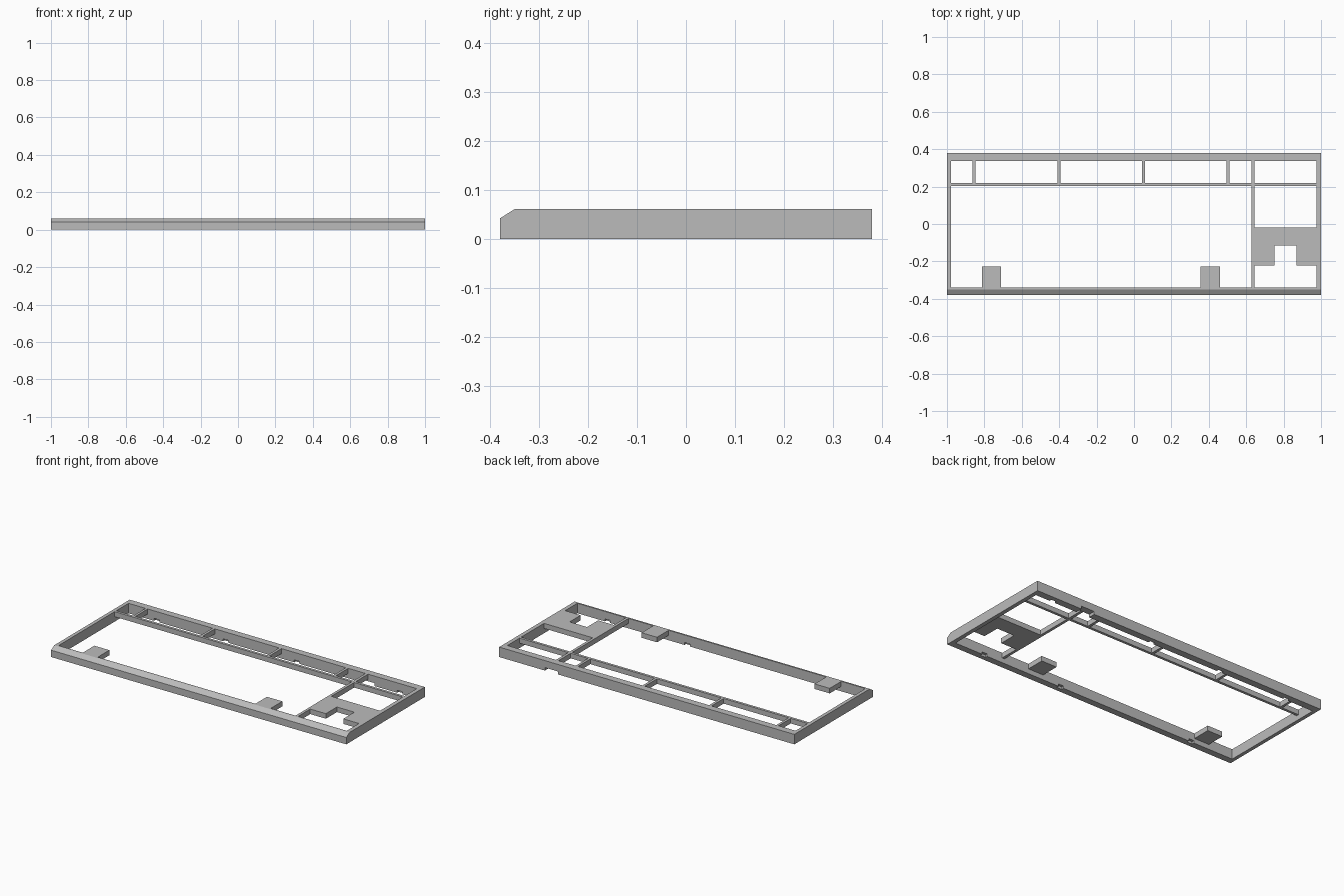
import bpy, bmesh

if "Cube" in bpy.data.objects:
    bpy.data.objects.remove(bpy.data.objects["Cube"])

H = 0.061          # full height
DECK = 0.030       # underside of the thin bars, plate and tabs
L, R = -0.978, 0.975       # inner faces of the side rails
F, B = -0.34, 0.337        # inner faces of the front and back rails

grey = bpy.data.materials.new("plain grey")
grey.diffuse_color = (0.5, 0.5, 0.5, 1)
grey.use_nodes = True
grey.node_tree.nodes["Principled BSDF"].inputs["Base Color"].default_value = grey.diffuse_color


def prism(name, points, low, high, place):
    """Extrude an outline between two levels; place maps (a, b, level) to xyz."""
    bm = bmesh.new()
    lower = [bm.verts.new(place(a, b, low)) for a, b in points]
    upper = [bm.verts.new(place(a, b, high)) for a, b in points]
    bm.faces.new(lower)
    bm.faces.new(upper)
    n = len(points)
    for i in range(n):
        j = (i + 1) % n
        bm.faces.new((lower[i], lower[j], upper[j], upper[i]))
    bmesh.ops.recalc_face_normals(bm, faces=bm.faces)
    mesh = bpy.data.meshes.new(name)
    bm.to_mesh(mesh)
    bm.free()
    mesh.materials.append(grey)
    obj = bpy.data.objects.new(name, mesh)
    bpy.context.collection.objects.link(obj)
    return obj


# Frame body: side profile with the sloped front edge
profile = [(-0.38, 0), (0.38, 0), (0.38, H), (-0.35, H), (-0.38, 0.042)]
frame = prism("keyboard_frame", profile, -1, 1, lambda a, b, x: (x, a, b))
cutters = []


def cut(points, low=-0.1, high=0.2):
    obj = prism("cutter", points, low, high, lambda a, b, z: (a, b, z))
    obj.hide_render = True
    cutters.append(obj)
    mod = frame.modifiers.new("cut", 'BOOLEAN')
    mod.operation = 'DIFFERENCE'
    mod.solver = 'EXACT'
    mod.object = obj


def rect(x0, x1, y0, y1):
    return [(x0, y0), (x1, y0), (x1, y1), (x0, y1)]


# Hollow underside beneath the thin deck
cut(rect(L, R, F, B), -0.1, DECK)

# Row of openings along the back
for x0, x1 in [(L, -0.863), (-0.848, -0.409), (-0.393, 0.043),
               (0.059, 0.495), (0.511, 0.628), (0.645, R)]:
    cut(rect(x0, x1, 0.219, B))

# Main opening, leaving two support tabs at the front
TAB = -0.228
main = [(L, F)]
for x0, x1 in [(-0.814, -0.712), (0.356, 0.460)]:
    main += [(x0, F), (x0, TAB), (x1, TAB), (x1, F)]
main += [(0.628, F), (0.628, 0.203), (L, 0.203)]
cut(main)

# Right-hand openings: upper block, and lower stepped block
cut(rect(0.645, R, -0.018, 0.203))
cut([(0.645, F), (R, F), (R, -0.222), (0.869, -0.222), (0.869, -0.115),
     (0.751, -0.115), (0.751, -0.222), (0.645, -0.222)])

# Clip pockets in the inner faces of the front and back rails
for x in (-0.69, 0.23, 0.77):
    cut(rect(x - 0.018, x + 0.018, F - 0.015, F + 0.01), -0.1, 0.015)
for x in (-0.787, -0.32, 0.163, 0.86):
    cut(rect(x - 0.018, x + 0.018, B - 0.01, B + 0.015), -0.1, 0.015)

# Cable notch through the back rail
cut(rect(0.60, 0.69, B - 0.01, 0.5), -0.1, 0.018)

# Bake the cuts and remove the helpers
graph = bpy.context.evaluated_depsgraph_get()
graph.update()
baked = bpy.data.meshes.new_from_object(frame.evaluated_get(graph))
frame.modifiers.clear()
frame.data = baked
for obj in cutters:
    bpy.data.objects.remove(obj)
baked.materials.clear()
baked.materials.append(grey)
for p in baked.polygons:
    p.material_index = 0
    p.use_smooth = False
